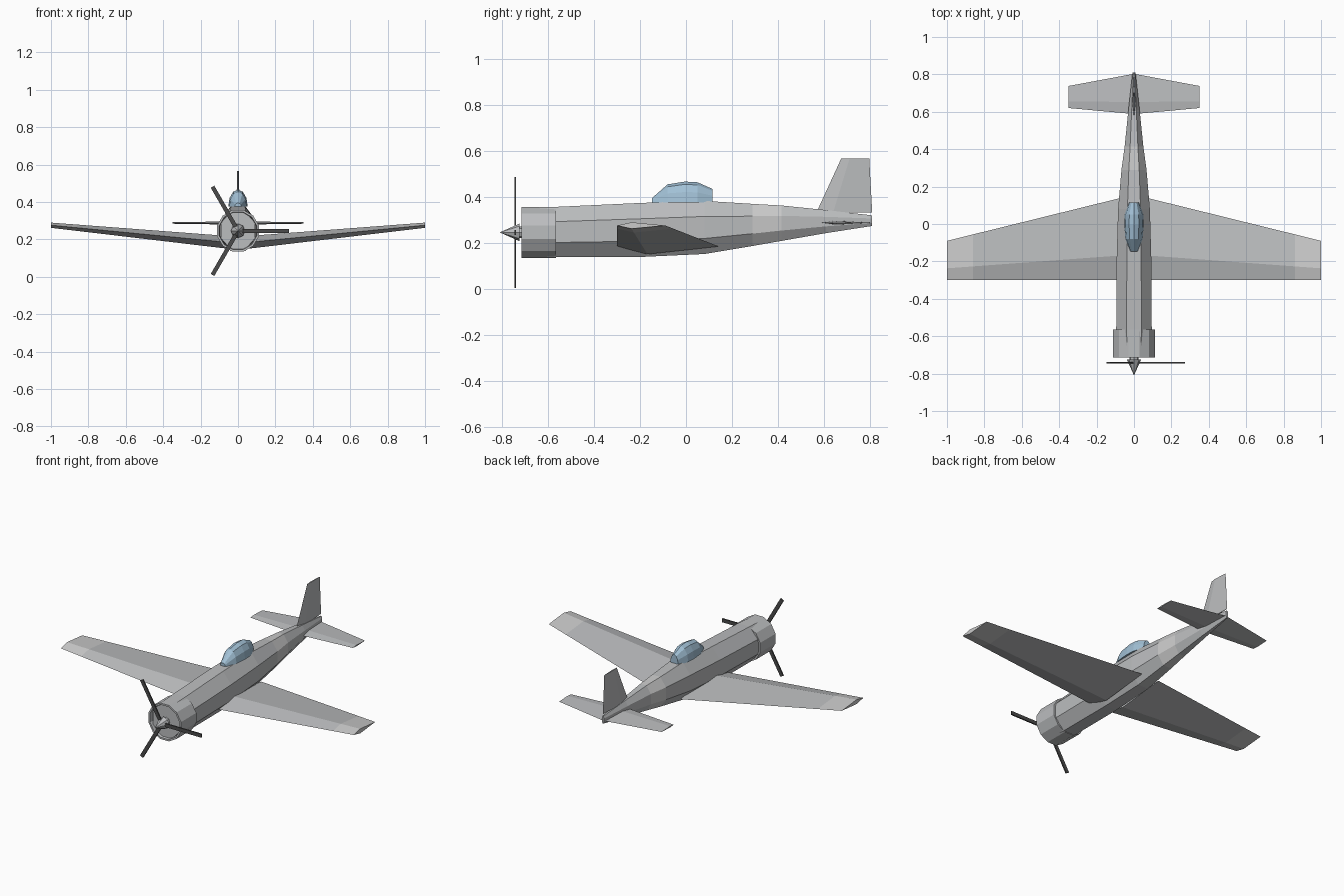
import bpy, bmesh
from math import cos, sin, pi, radians
from mathutils import Matrix, Vector

if "Cube" in bpy.data.objects:
    bpy.data.objects.remove(bpy.data.objects["Cube"])


def material(name, rgb):
    m = bpy.data.materials.new(name)
    m.diffuse_color = (*rgb, 1)
    m.use_nodes = True
    m.node_tree.nodes["Principled BSDF"].inputs["Base Color"].default_value = m.diffuse_color
    return m


GREY = material("body_grey", (0.5, 0.51, 0.52))
LIGHT = material("band_light", (0.72, 0.72, 0.71))
GLASS = material("canopy_blue", (0.36, 0.53, 0.67))
BLACK = material("blade_black", (0.07, 0.07, 0.07))


def finish(name, bm, mats):
    bmesh.ops.recalc_face_normals(bm, faces=bm.faces)
    me = bpy.data.meshes.new(name)
    bm.to_mesh(me)
    bm.free()
    for m in mats:
        me.materials.append(m)
    ob = bpy.data.objects.new(name, me)
    bpy.context.collection.objects.link(ob)
    return ob


def loft(name, rings, mats, band=None, caps=True):
    """Skin closed rings in order; segment number 'band' takes the second material."""
    bm = bmesh.new()
    vs = [[bm.verts.new(p) for p in r] for r in rings]
    n = len(vs[0])
    for s, (a, b) in enumerate(zip(vs, vs[1:])):
        for i in range(n):
            f = bm.faces.new((a[i], a[(i + 1) % n], b[(i + 1) % n], b[i]))
            f.material_index = int(s == band)
    if caps:
        bm.faces.new(vs[0])
        bm.faces.new(vs[-1]).material_index = int(band == len(vs) - 2)
    return finish(name, bm, mats)


def mirror(ob):
    ob.modifiers.new("mirror", 'MIRROR').use_clip = False


def foil(x, y0, y1, z, t):
    """Diamond aerofoil section, thickest at 30 percent of the chord."""
    ym = y0 + 0.3 * (y1 - y0)
    return [(x, y0, z), (x, ym, z + t), (x, y1, z), (x, ym, z - t)]


# Fuselage: octagonal sections (y, half width, bottom, top), light band near the tail
sections = [(-0.70, 0.090, 0.145, 0.350), (-0.565, 0.095, 0.138, 0.357),
            (-0.20, 0.093, 0.139, 0.374), (0.08, 0.085, 0.152, 0.383),
            (0.29, 0.067, 0.187, 0.370), (0.415, 0.050, 0.209, 0.363),
            (0.61, 0.030, 0.243, 0.343), (0.81, 0.008, 0.274, 0.320)]
rings = []
k = 1 / cos(pi / 8)
for y, w, zb, zt in sections:
    zc, h = (zb + zt) / 2, (zt - zb) / 2
    angles = [(i + 0.5) * pi / 4 for i in range(8)]
    rings.append([(w * k * cos(a), y, zc + h * k * sin(a)) for a in angles])
loft("fuselage", rings, [GREY, LIGHT], band=4)

# Engine cowl: open twelve-sided tube
AXIS = 0.246


def circle(y, r, n=12):
    return [(r * cos((i + 0.5) * 2 * pi / n), y, AXIS + r * sin((i + 0.5) * 2 * pi / n))
            for i in range(n)]


loft("engine_cowl", [circle(-0.565, 0.104), circle(-0.565, 0.115), circle(-0.715, 0.115),
                     circle(-0.715, 0.104), circle(-0.69, 0.10)], [GREY], caps=False)

# Spinner cone
bm = bmesh.new()
bmesh.ops.create_cone(bm, cap_ends=True, segments=8, radius1=0.038, radius2=0, depth=0.085,
                      matrix=Matrix.Translation((0, -0.7675, AXIS)) @ Matrix.Rotation(pi / 2, 4, 'X'))
finish("spinner", bm, [GREY])

# Spinner shaft between the cone and the nose
bm = bmesh.new()
bmesh.ops.create_cone(bm, cap_ends=True, segments=8, radius1=0.025, radius2=0.025, depth=0.04,
                      matrix=Matrix.Translation((0, -0.71, AXIS)) @ Matrix.Rotation(pi / 2, 4, 'X'))
finish("propeller_shaft", bm, [GREY])

# Three propeller blades
for i in range(3):
    bm = bmesh.new()
    place = (Matrix.Translation((0, -0.743, AXIS)) @ Matrix.Rotation(-radians(120 * i), 4, 'Y')
             @ Matrix.Translation((0.1425, 0, 0)) @ Matrix.Diagonal((0.26, 0.008, 0.022, 1)))
    bmesh.ops.create_cube(bm, size=1, matrix=place)
    finish(f"propeller_blade_{i + 1}", bm, [BLACK])

# Wings with dihedral and light tips
wing = []
for x in (0.06, 0.86, 1.0):
    t = (x - 0.06) / 0.94
    wing.append(foil(x, -0.30, 0.142 - 0.232 * t, 0.185 + 0.091 * t, 0.034 - 0.02 * t))
mirror(loft("wing", wing, [GREY, LIGHT], band=1))

# Tailplane
loft("tailplane", [foil(-0.35, 0.62, 0.738, 0.288, 0.004), foil(0, 0.588, 0.803, 0.288, 0.009),
                   foil(0.35, 0.62, 0.738, 0.288, 0.004)], [GREY])

# Upright tail fin: the same section turned on its side
fin = [[(c, b, a) for a, b, c in foil(z, y0, y1, 0, t)]
       for z, y0, y1, t in ((0.332, 0.567, 0.81, 0.009), (0.567, 0.675, 0.797, 0.005))]
loft("tail_fin", fin, [GREY])

# Canopy: faceted arches (y, half width, top)
arches = [(-0.148, 0.018, 0.395), (-0.08, 0.046, 0.455), (-0.005, 0.052, 0.467),
          (0.05, 0.050, 0.464), (0.115, 0.027, 0.435)]
base = 0.376
loft("canopy", [[(w * cos(i * pi / 6), y, base + (top - base) * sin(i * pi / 6)) for i in range(7)]
                for y, w, top in arches], [GLASS])
